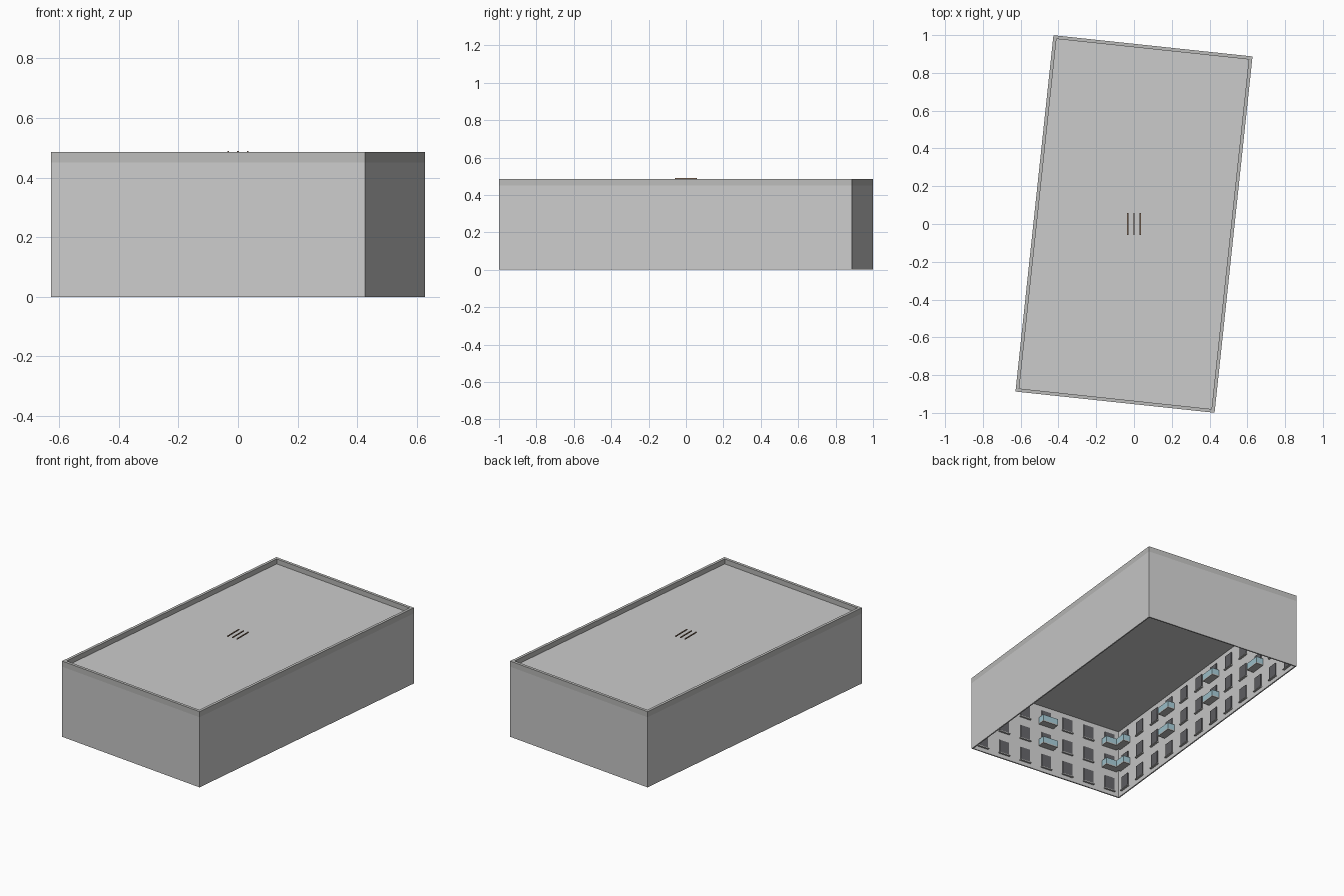
import bpy, bmesh
from math import radians, pi
from mathutils import Matrix, Vector

if "Cube" in bpy.data.objects:
    bpy.data.objects.remove(bpy.data.objects["Cube"])

W, L = 1.06, 1.897          # footprint
WALL_H, TOP = 0.45, 0.486   # roof level, parapet top
FLOORS = 3
TURN = Matrix.Rotation(radians(-6.08), 4, 'Z')


def material(name, col):
    m = bpy.data.materials.new(name)
    m.diffuse_color = (*col, 1)
    m.use_nodes = True
    m.node_tree.nodes["Principled BSDF"].inputs["Base Color"].default_value = m.diffuse_color
    return m


WALL = material("plaster", (0.66, 0.66, 0.66))
ROOF = material("roofing", (0.55, 0.57, 0.54))
TRIM = material("trim", (0.5, 0.5, 0.49))
DARK = material("window_dark", (0.12, 0.12, 0.13))
GLASS = material("rail_glass", (0.35, 0.55, 0.62))
WOOD = material("slat_wood", (0.3, 0.2, 0.14))


def add_box(bm, frame, lo, hi):
    lo, hi = Vector(lo), Vector(hi)
    m = frame @ Matrix.Translation((lo + hi) / 2) @ Matrix.Diagonal((*(hi - lo), 1))
    bmesh.ops.create_cube(bm, size=1, matrix=m)


def finish(bm, name, mat):
    me = bpy.data.meshes.new(name)
    bm.to_mesh(me)
    bm.free()
    ob = bpy.data.objects.new(name, me)
    bpy.context.collection.objects.link(ob)
    me.materials.append(mat)
    return ob


def ring(name, z0, z1, t, mat):
    # closed rectangular band with mitred corners
    bm = bmesh.new()
    loops = []
    for inset, z in ((0, z0), (0, z1), (t, z1), (t, z0)):
        x, y = W / 2 - inset, L / 2 - inset
        loops.append([bm.verts.new(TURN @ Vector((sx * x, sy * y, z)))
                      for sx, sy in ((-1, -1), (1, -1), (1, 1), (-1, 1))])
    for a in range(4):
        p, q = loops[a], loops[(a + 1) % 4]
        for i in range(4):
            j = (i + 1) % 4
            bm.faces.new((p[i], p[j], q[j], q[i]))
    bmesh.ops.recalc_face_normals(bm, faces=bm.faces)
    return finish(bm, name, mat)


# Shell open at the bottom, parapet and roof deck
T = 0.008
ring("outer_walls", 0, WALL_H, T, WALL)
ring("parapet", WALL_H, TOP, 0.018, TRIM)
bm = bmesh.new()
add_box(bm, TURN, (-W/2 + 0.016, -L/2 + 0.016, WALL_H - 0.002),
        (W/2 - 0.016, L/2 - 0.016, WALL_H + 0.004))
finish(bm, "roof_deck", ROOF)

# Facade parts on the inner side of the walls
parts = {n: bmesh.new() for n in ("window_panes", "window_sills", "balcony_slabs", "balcony_rails")}


def facade(frame, length, cols):
    # local x runs along the wall, y points into the building
    step, fh = length / cols, WALL_H / FLOORS
    for c in range(cols):
        x = (c + 0.5) * step
        for f in range(FLOORS):
            z = (f + 0.5) * fh
            add_box(parts["window_panes"], frame,
                    (x - 0.033, T - 0.002, z - 0.043), (x + 0.033, T + 0.006, z + 0.043))
            add_box(parts["window_sills"], frame,
                    (x - 0.038, T - 0.002, z - 0.049), (x + 0.038, T + 0.012, z - 0.043))
            if c % 3 == 0 and f > 0:
                b = z - 0.056
                add_box(parts["balcony_slabs"], frame,
                        (x - 0.052, T - 0.002, b), (x + 0.052, T + 0.048, b + 0.008))
                for lo, hi in (((-0.052, 0.045), (0.052, 0.048)),
                               ((-0.052, 0), (-0.049, 0.045)),
                               ((0.049, 0), (0.052, 0.045))):
                    add_box(parts["balcony_rails"], frame,
                            (x + lo[0], T + lo[1], b + 0.008),
                            (x + hi[0], T + hi[1], b + 0.045))


# Walk round the four walls, mirroring local x so each starts at the right corner
flip = Matrix.Diagonal((-1, 1, 1, 1))
for half in (0, pi):
    turn = TURN @ Matrix.Rotation(half, 4, 'Z')
    facade(turn @ Matrix.Translation((-W/2, -L/2, 0)), W, 7)
    facade(turn @ Matrix.Translation((-W/2, -L/2, 0)) @ Matrix.Rotation(-pi/2, 4, 'Z') @ flip, L, 12)
for (name, bm), mat in zip(parts.items(), (DARK, TRIM, TRIM, GLASS)):
    bmesh.ops.recalc_face_normals(bm, faces=bm.faces)
    finish(bm, name, mat)

# Three slats above the roof
bm = bmesh.new()
for x in (-0.033, 0, 0.033):
    add_box(bm, Matrix(), (x - 0.003, -0.058, 0.484), (x + 0.003, 0.058, 0.490))
finish(bm, "roof_slats", WOOD)
